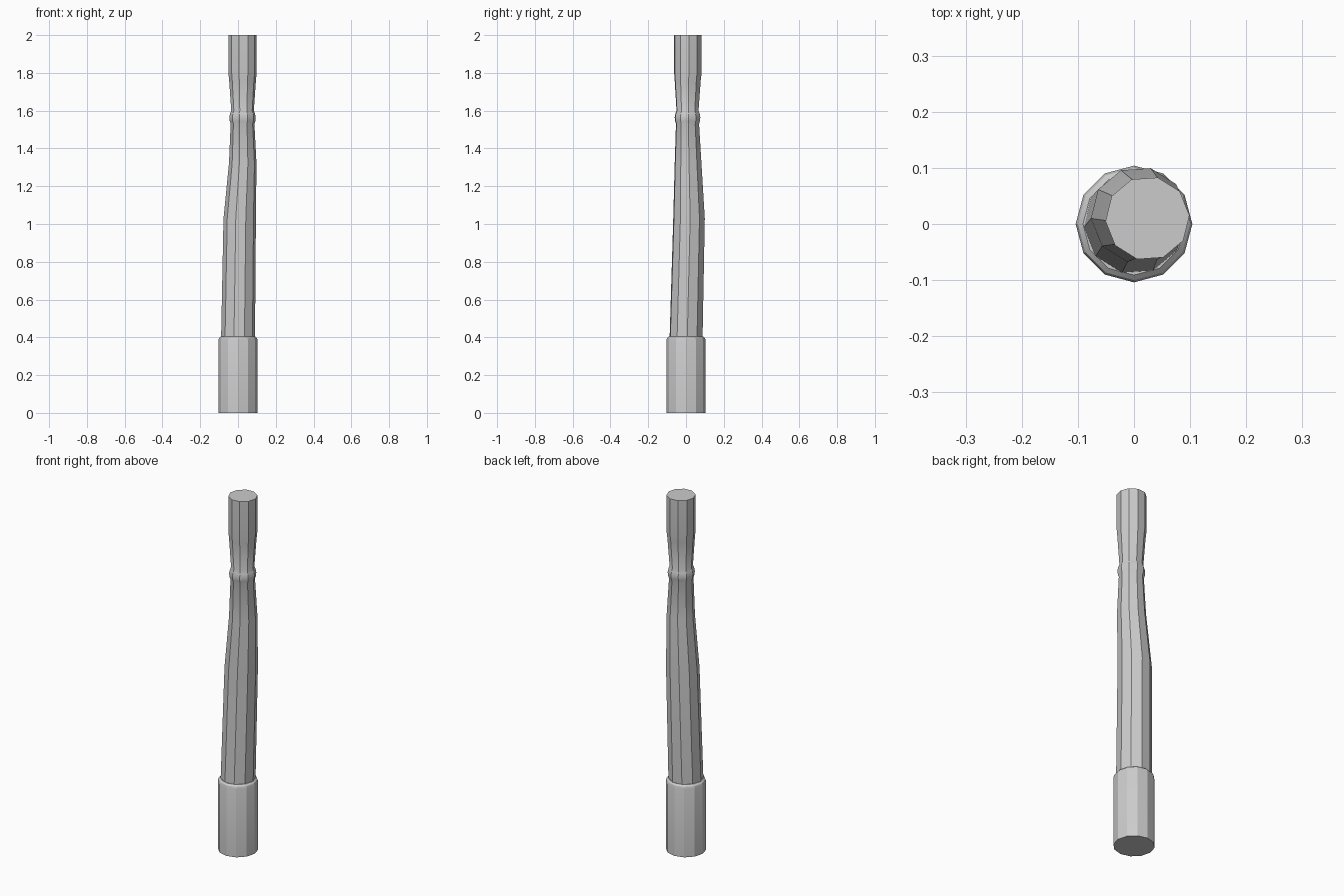
import bpy, bmesh
from math import cos, sin, tau, radians

if "Cube" in bpy.data.objects:
    bpy.data.objects.remove(bpy.data.objects["Cube"])


def loft(name, sides, turn, rings):
    """Skin a stack of polygon rings (x, y, z, radius) and cap both ends."""
    bm = bmesh.new()
    loops = []
    for x, y, z, r in rings:
        loops.append([bm.verts.new((x + r * cos(turn + tau * i / sides),
                                    y + r * sin(turn + tau * i / sides), z))
                      for i in range(sides)])
    for a, b in zip(loops, loops[1:]):
        for i in range(sides):
            j = (i + 1) % sides
            bm.faces.new((a[i], a[j], b[j], b[i]))
    bm.faces.new(loops[0][::-1])
    bm.faces.new(loops[-1])
    mesh = bpy.data.meshes.new(name)
    bm.to_mesh(mesh)
    bm.free()
    obj = bpy.data.objects.new(name, mesh)
    bpy.context.collection.objects.link(obj)
    bpy.ops.object.select_all(action='DESELECT')
    obj.select_set(True)
    bpy.context.view_layer.objects.active = obj
    bpy.ops.object.shade_smooth_by_angle(angle=radians(26))
    return obj


# Chamfered base sleeve
loft("base_sleeve", 12, 0, [
    (0, 0, 0, 0.104), (0, 0, 0.385, 0.104),
    (0, 0, 0.397, 0.100), (0, 0, 0.405, 0.091)])

# Bent shaft with collar ring and flared end
loft("bent_shaft", 10, radians(4), [
    (0, 0, 0.38, 0.090),
    (0.009, 0.016, 1.03, 0.086),
    (0.025, 0.011, 1.32, 0.073),
    (0.024, 0.008, 1.53, 0.063),
    (0.024, 0.008, 1.545, 0.068),
    (0.024, 0.008, 1.565, 0.070),
    (0.024, 0.008, 1.585, 0.066),
    (0.024, 0.008, 1.60, 0.060),
    (0.024, 0.009, 1.76, 0.071),
    (0.024, 0.010, 1.80, 0.075),
    (0.024, 0.010, 2.0, 0.075)])
